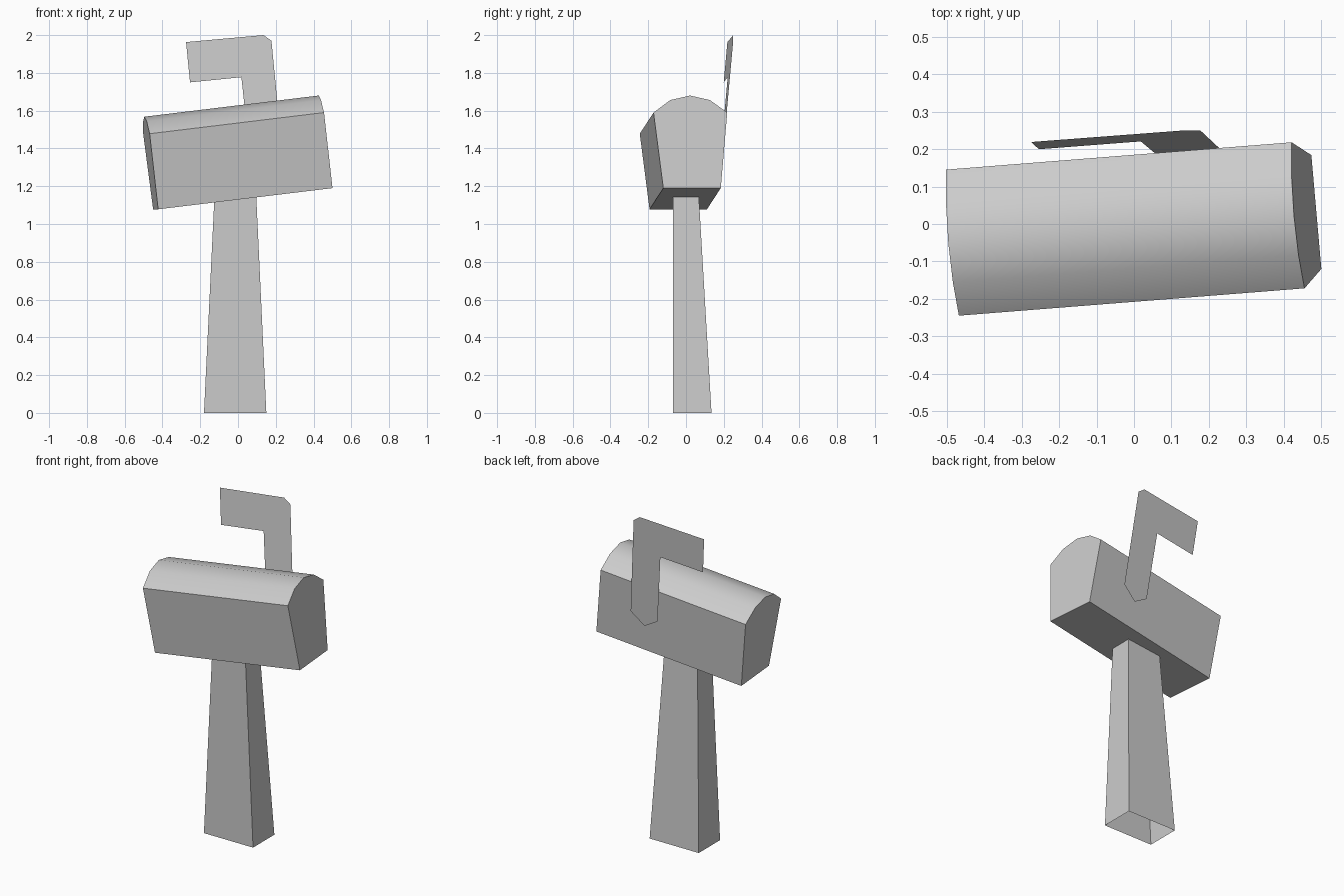
import bpy
import math
from mathutils import Vector

if "Cube" in bpy.data.objects:
    bpy.data.objects.remove(bpy.data.objects["Cube"])


def make(name, verts, faces):
    mesh = bpy.data.meshes.new(name)
    mesh.from_pydata([tuple(v) for v in verts], [], faces)
    mesh.update()
    ob = bpy.data.objects.new(name, mesh)
    bpy.context.collection.objects.link(ob)
    return ob


def bridge(n):
    """Side quads joining two rings of n points."""
    return [(i, (i + 1) % n, n + (i + 1) % n, n + i) for i in range(n)]


# post: tapered, open-bottomed tube reaching just inside the box
base = [(-0.18, -0.07, 0), (0.15, -0.07, 0), (0.15, 0.135, 0), (-0.18, 0.135, 0)]
top = [(-0.124, -0.068, 1.16), (0.096, -0.068, 1.16),
       (0.096, 0.067, 1.16), (-0.124, 0.067, 1.16)]
make("post", base + top, bridge(4))

# mailbox: domed profile (width, height) swept along the tilted axis
profile = [(-0.152, 0), (0.152, 0), (0.195, 0.4), (0.105, 0.466),
           (0, 0.49), (-0.105, 0.466), (-0.195, 0.4)]
origin = Vector((0.487, 0.032, 1.19))
across = Vector((-0.088, 1, 0))
up = Vector((-0.122, -0.022, 1))
axis = Vector((0.923, 0.073, 0.112))
right = [origin + across * w + up * h for w, h in profile]
left = [p - axis for p in right]
n = len(profile)
box = make("mailbox_body", left + right,
           bridge(n) + [tuple(range(n))[::-1], tuple(range(n, 2 * n))])
bpy.context.view_layer.objects.active = box
box.select_set(True)
bpy.ops.object.shade_smooth_by_angle(angle=math.radians(50))

# flag: flat sheet parallel to the back side of the box
outline = [(-0.275, 1.963), (-0.254, 1.75), (0.018, 1.777), (0.063, 1.36),
           (0.15, 1.31), (0.234, 1.383), (0.177, 1.97), (0.135, 2.0)]
make("flag", [(x, 0.047 + 0.067 * x + 0.097 * z, z) for x, z in outline],
     [tuple(reversed(range(len(outline))))])
